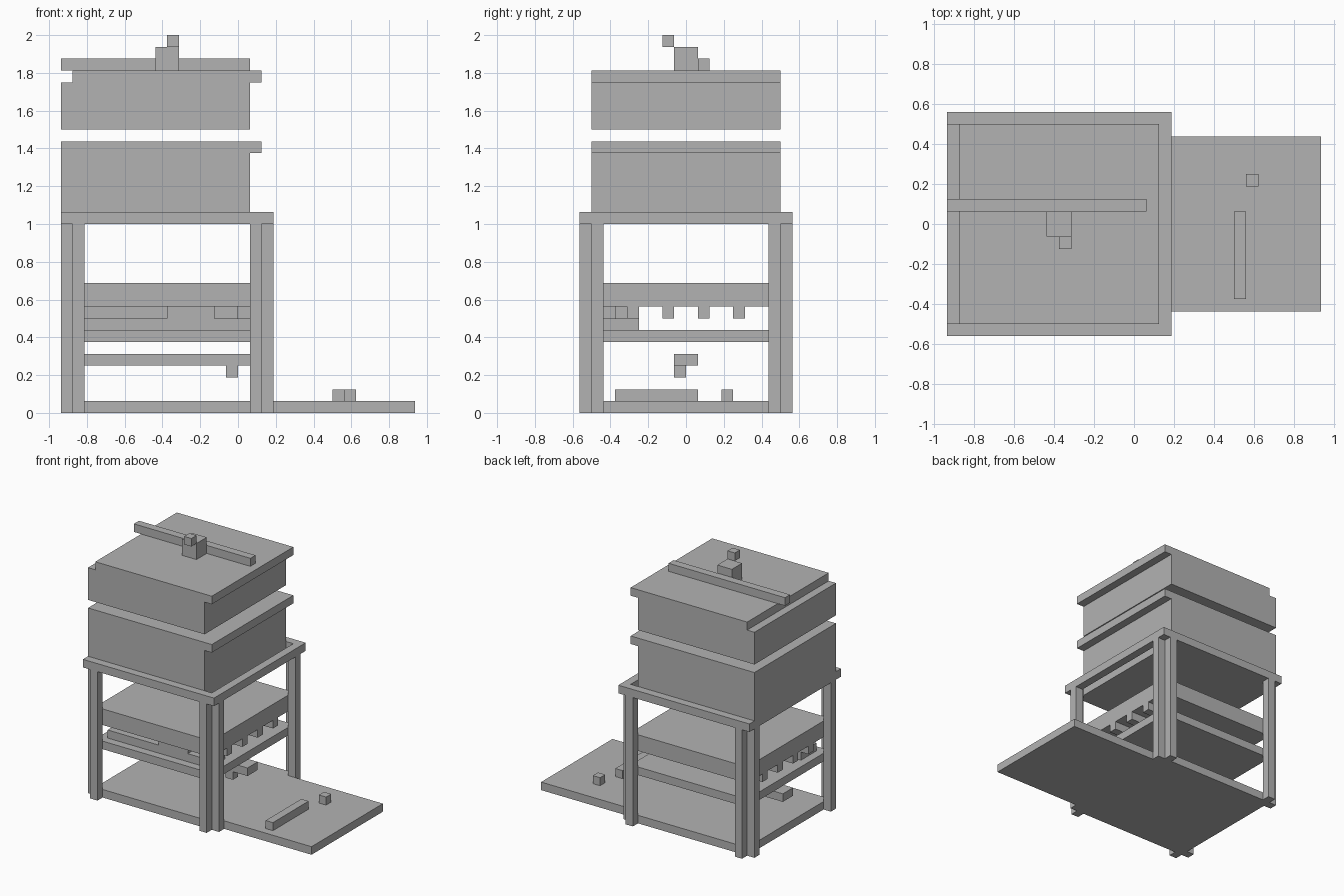
import bpy
from mathutils import Vector

cube = bpy.data.objects.get("Cube")
if cube:
    bpy.data.objects.remove(cube, do_unlink=True)

U = 1 / 16  # modelling unit

grey = bpy.data.materials.new("plain_grey")
grey.use_nodes = True
GREY = (0.45, 0.45, 0.45, 1)
grey.diffuse_color = GREY
grey.node_tree.nodes["Principled BSDF"].inputs["Base Color"].default_value = GREY


def box(name, x, y, z):
    """Axis-aligned block from (min, max) ranges in modelling units."""
    ranges = (x, y, z)
    centre = Vector([(a + b) / 2 * U for a, b in ranges])
    bpy.ops.mesh.primitive_cube_add(size=1, location=centre)
    ob = bpy.context.object
    ob.name = name
    ob.scale = [(b - a) * U for a, b in ranges]
    bpy.ops.object.transform_apply(location=False, rotation=False, scale=True)
    ob.data.materials.append(grey)
    return ob


LEFT, RIGHT = -14, 2      # core block limits
CORE = (LEFT, RIGHT)
DEPTH = (-8, 8)

# Base plate and the low platform beside it
box("base_plate", CORE, DEPTH, (0, 1))
box("side_platform", (RIGHT, 15), (-7, 7), (0, 1))
box("platform_rail", (8, 9), (-6, 1), (1, 2))
box("platform_peg", (9, 10), (3, 4), (1, 2))

# Corner posts: two slim bars outside each corner of the core
for side, sx in (("right", 1), ("left", -1)):
    for end, sy in (("front", -1), ("back", 1)):
        edge = RIGHT if sx > 0 else LEFT
        inner = tuple(sorted((edge - sx, edge)))
        outer = tuple(sorted((edge, edge + sx)))
        box(f"{end}_{side}_post_a", inner, tuple(sorted((8 * sy, 9 * sy))), (0, 16))
        box(f"{end}_{side}_post_b", outer, tuple(sorted((7 * sy, 8 * sy))), (0, 16))

# Top frame
for end, sy in (("front", -1), ("back", 1)):
    box(f"{end}_frame_bar", (-15, 3), tuple(sorted((8 * sy, 9 * sy))), (16, 17))
box("left_frame_bar", (-15, LEFT), DEPTH, (16, 17))
box("right_frame_bar", (RIGHT, 3), DEPTH, (16, 17))
box("frame_floor", (LEFT, 1), DEPTH, (16, 17))

# Shelves between the posts
box("lower_shelf", CORE, DEPTH, (6, 7))
box("upper_shelf", CORE, DEPTH, (9, 11))
for i in range(4):
    y = -5 + 3 * i
    box(f"shelf_slat_{i + 1}", CORE, (y, y + 1), (8, 9))

# Stepped pieces stored on the lower shelf
box("stored_plank", (-13, 1), (-7, -4), (7, 8))
box("stored_step_front", (-6, -2), (-7, -6), (8, 9))
box("stored_step_back", (-2, 0), (-6, -5), (8, 9))

# Cross beam with a small hanging peg
box("cross_beam", CORE, (-1, 1), (4, 5))
box("beam_peg", (-1, 0), (-1, 0), (3, 4))

# Stacked crates with overhanging lids
box("lower_crate", (-15, 1), DEPTH, (17, 22))
box("lower_lid", (-15, 2), DEPTH, (22, 23))
box("upper_crate", (-15, 1), DEPTH, (24, 28))
box("upper_lid", CORE, DEPTH, (28, 29))

# Lid handle
box("lid_bar", (-15, 1), (1, 2), (29, 30))
box("lid_block", (-7, -5), (-1, 1), (29, 31))
box("lid_peg", (-6, -5), (-2, -1), (31, 32))
